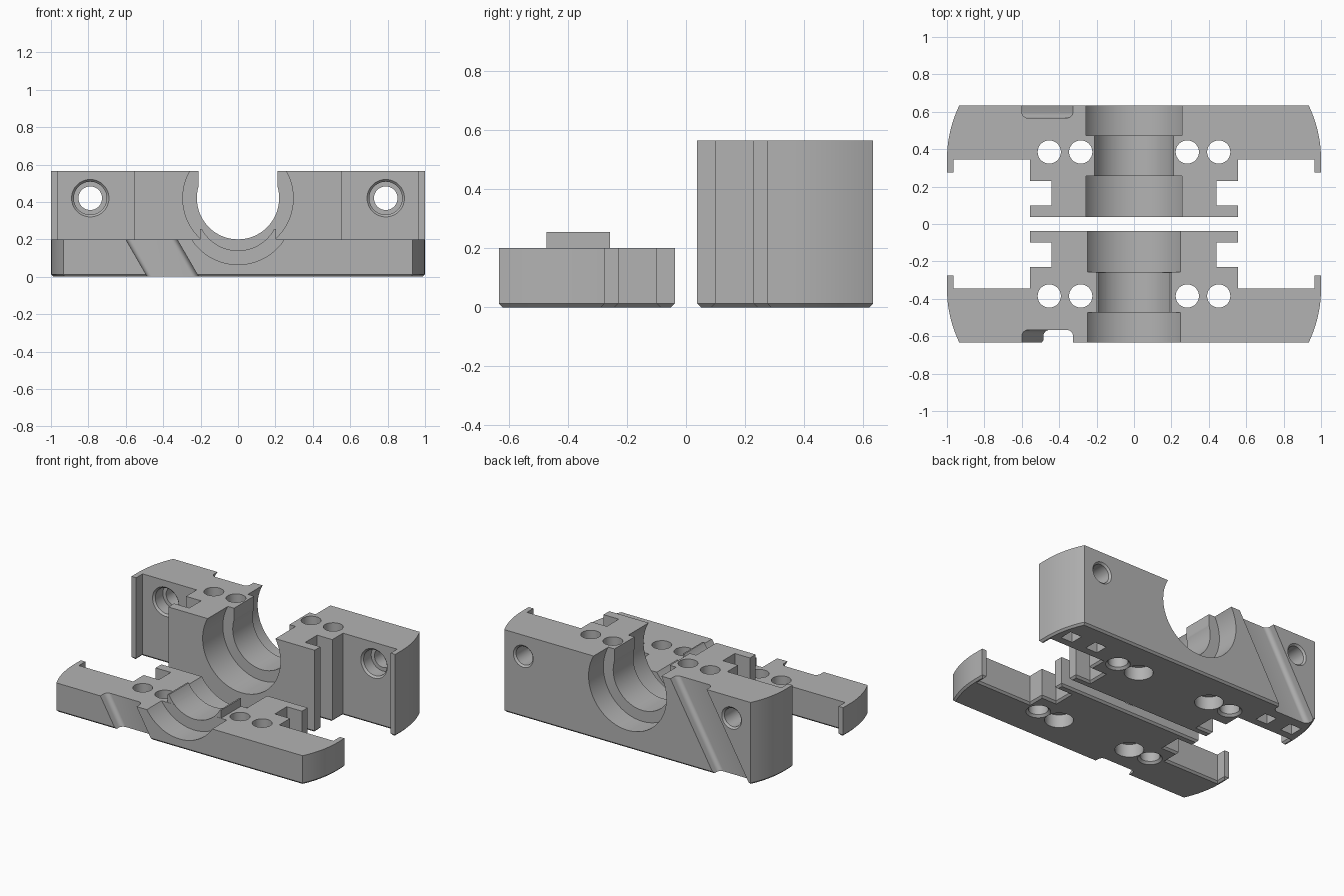
import bpy, bmesh, math

if "Cube" in bpy.data.objects:
    bpy.data.objects.remove(bpy.data.objects["Cube"])

steel = bpy.data.materials.new("plain grey")
steel.diffuse_color = (0.45, 0.45, 0.45, 1)
steel.use_nodes = True
steel.node_tree.nodes["Principled BSDF"].inputs["Base Color"].default_value = steel.diffuse_color

BACK_H, FRONT_H = 0.565, 0.2
Y_IN, Y_OUT = 0.038, 0.634
SLOPE = math.tan(math.radians(30))


def finish(bm, name):
    bmesh.ops.recalc_face_normals(bm, faces=bm.faces[:])
    me = bpy.data.meshes.new(name)
    bm.to_mesh(me)
    bm.free()
    me.materials.append(steel)
    ob = bpy.data.objects.new(name, me)
    bpy.context.collection.objects.link(ob)
    return ob


def loft(rings, name, chamfer=0):
    """Join equal-length rings of points into a closed solid."""
    bm = bmesh.new()
    vs = [[bm.verts.new(p) for p in ring] for ring in rings]
    n = len(rings[0])
    for a, b in zip(vs, vs[1:]):
        for i in range(n):
            j = (i + 1) % n
            bm.faces.new((a[i], a[j], b[j], b[i]))
    bottom = bm.faces.new(vs[0])
    bm.faces.new(vs[-1])
    if chamfer:
        bmesh.ops.recalc_face_normals(bm, faces=bm.faces[:])
        bmesh.ops.bevel(bm, geom=list(bottom.edges), offset=chamfer,
                        segments=1, affect='EDGES')
    return finish(bm, name)


def prism(outline, z0, z1, name, shift=0, chamfer=0):
    return loft([[(x, y, z0) for x, y in outline],
                 [(x + shift, y, z1) for x, y in outline]], name, chamfer)


def box(x0, x1, y0, y1, z0, z1, name):
    return prism([(x0, y0), (x1, y0), (x1, y1), (x0, y1)], z0, z1, name)


def lathe(profile, a, b, axis, name, n=64):
    """Revolve (radius, distance) pairs: about z at (a, b) or about y at (x=a, z=b)."""
    rings = []
    for r, t in profile:
        ring = []
        for i in range(n):
            w = 2 * math.pi * (i + 0.5) / n
            u, v = a + r * math.cos(w), b + r * math.sin(w)
            ring.append((u, v, t) if axis == 'Z' else (u, t, v))
        rings.append(ring)
    return loft(rings, name)


def boolean(ob, tool, op='DIFFERENCE'):
    m = ob.modifiers.new("cut", 'BOOLEAN')
    m.operation, m.object, m.solver = op, tool, 'EXACT'
    bpy.context.view_layer.objects.active = ob
    bpy.ops.object.modifier_apply(modifier=m.name)
    bpy.data.objects.remove(tool)


def block(name, side, height):
    """Plan outline: curved ends with lips, T-shaped tongue on the inner side."""
    R = 0.666
    half = [(0.555, Y_IN), (0.555, 0.10), (0.44, 0.10), (0.44, 0.229),
            (0.555, 0.229), (0.555, 0.345), (0.965, 0.345), (0.965, 0.275),
            (1.0, 0.275)]
    end = math.asin((Y_OUT - 0.345) / R)
    for i in range(13):
        w = end * i / 12
        half.append((1 - R + R * math.cos(w), 0.345 + R * math.sin(w)))
    outline = half + [(-x, y) for x, y in reversed(half)]
    return prism([(x, y * side) for x, y in outline], 0, height, name, chamfer=0.013)


def stepped_bore(side, z):
    prof = [(0.295, 0.0), (0.295, 0.257), (0.22, 0.257),
            (0.22, 0.474), (0.295, 0.474), (0.295, 0.7)]
    return lathe([(r, t * side) for r, t in prof], 0, z, 'Y', "bore_cutter", 96)


def groove(side, top, k):
    """Slanted rounded channel on the outer face."""
    x0, x1, y0, r = -0.60, -0.326, 0.567, 0.032
    pts = [(x0, 0.72)]
    for cx, start in ((x0 + r, math.pi), (x1 - r, 1.5 * math.pi)):
        for i in range(7):
            w = start + i * math.pi / 12
            pts.append((cx + r * math.cos(w), y0 + r + r * math.sin(w)))
    pts.append((x1, 0.72))
    e = 0.1
    low = [(x + k * (top + e), y * side) for x, y in pts]
    return prism(low, -e, top + e, "groove_cutter", shift=-k * (top + 2 * e))


def bolt_holes(ob, side):
    wide = [(0.09, -0.1), (0.09, 0.09), (0.062, 0.09), (0.062, 1)]
    small = [(0.089, -0.012), (0.062, 0.015), (0.062, 1)]
    for s in (-1, 1):
        for x, prof in ((0.285, wide), (0.453, small)):
            boolean(ob, lathe(prof, s * x, 0.385 * side, 'Z', "hole_cutter"))


# Tall rear block
rear = block("rear_block", 1, BACK_H)
boolean(rear, stepped_bore(1, 0.42))
boolean(rear, box(-0.21, 0.21, 0.2, 0.53, 0.45, 0.8, "notch_cutter"))
bolt_holes(rear, 1)
boolean(rear, groove(1, BACK_H, -SLOPE))
cross = [(0.1, 0.3), (0.1, 0.345), (0.088, 0.358), (0.088, 0.44), (0.063, 0.44),
         (0.063, 0.622), (0.083, 0.642)]
for s in (-1, 1):
    # Cross holes and the square pockets underneath
    boolean(rear, lathe(cross, s * 0.79, 0.42, 'Y', "cross_hole_cutter"))
    for x in (0.69, 0.89):
        boolean(rear, box(s * x - 0.045, s * x + 0.045, 0.41, 0.5, -0.1, 0.08,
                          "pocket_cutter"))

# Low front block with the two locating lips beside the bore
front = block("front_block", -1, FRONT_H)
boolean(front, box(-0.203, 0.203, -0.473, -0.258, 0.1, 0.255, "lip_block"), 'UNION')
boolean(front, stepped_bore(-1, 0.36))
bolt_holes(front, -1)
boolean(front, groove(-1, FRONT_H, SLOPE))

# Smooth the round surfaces, keep edges sharp
for ob in (rear, front):
    bpy.ops.object.select_all(action='DESELECT')
    ob.select_set(True)
    bpy.context.view_layer.objects.active = ob
    bpy.ops.object.shade_smooth_by_angle(angle=math.radians(25))
